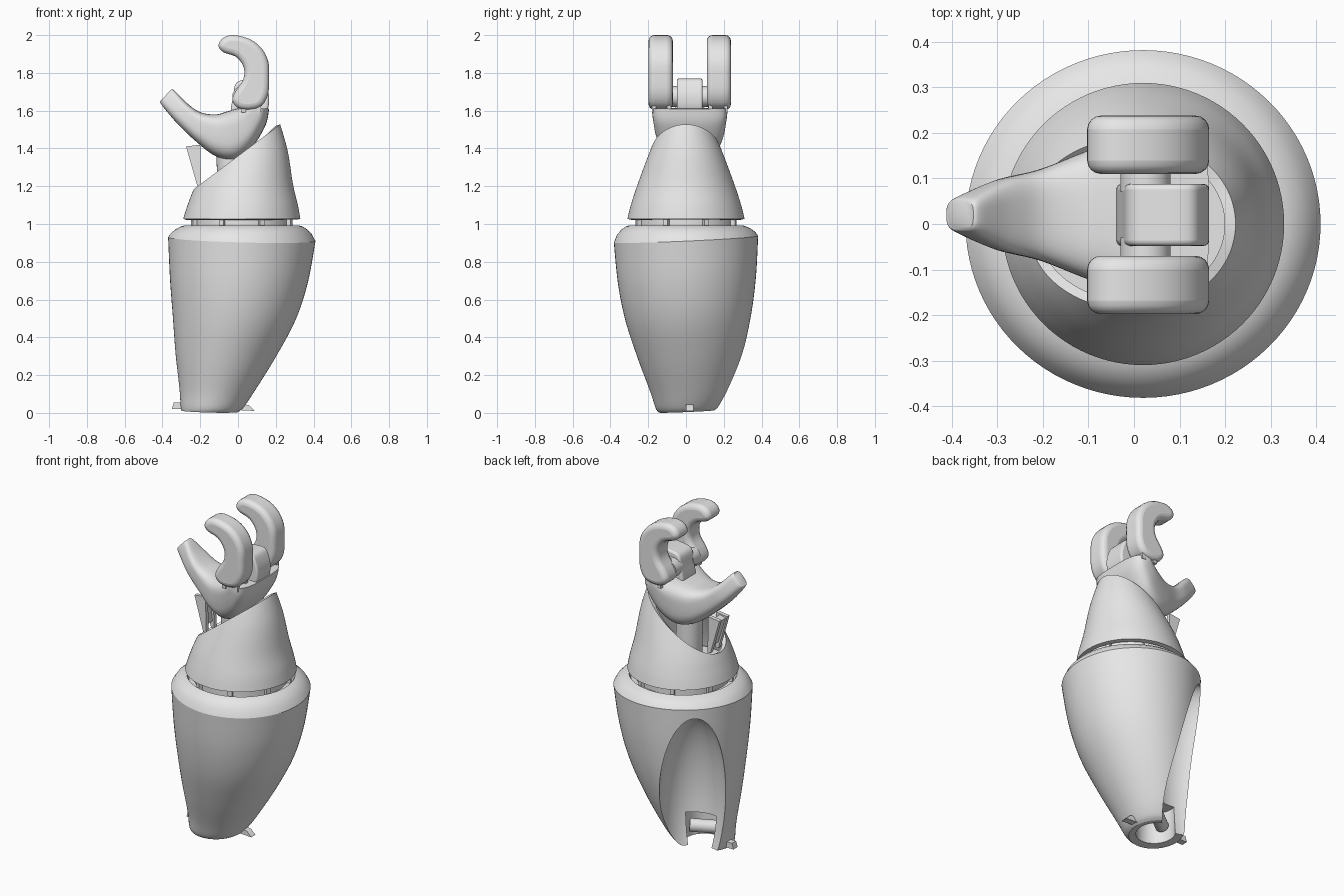
import bpy, bmesh
from math import sin, cos, pi, radians, copysign
from mathutils import Vector, Matrix

cube = bpy.data.objects.get("Cube")
if cube:
    bpy.data.objects.remove(cube, do_unlink=True)

grey = bpy.data.materials.new("plain_grey")
grey.use_nodes = True
grey.diffuse_color = (0.8, 0.8, 0.8, 1)
grey.node_tree.nodes["Principled BSDF"].inputs["Base Color"].default_value = (0.8, 0.8, 0.8, 1)

MID = 0.02      # centre line of the hand in y


def spline(pts, steps, closed=False):
    """Smooth curve through tuples of any length."""
    pts = [Vector(p) for p in pts]
    n = len(pts)
    out = []
    for i in range(n if closed else n - 1):
        if closed:
            a, b, c, d = (pts[(i + k) % n] for k in (-1, 0, 1, 2))
        else:
            a, b, c, d = (pts[min(max(i + k, 0), n - 1)] for k in (-1, 0, 1, 2))
        for s in range(steps):
            t = s / steps
            out.append(b + (c - a) * (t / 2) + (a * 2 - b * 5 + c * 4 - d) * (t * t / 2)
                       + (b * 3 - a - c * 3 + d) * (t ** 3 / 2))
    if not closed:
        out.append(pts[-1])
    return out


def finish(name, bm, angle=35):
    bmesh.ops.recalc_face_normals(bm, faces=bm.faces)
    mesh = bpy.data.meshes.new(name)
    bm.to_mesh(mesh)
    bm.free()
    mesh.materials.append(grey)
    ob = bpy.data.objects.new(name, mesh)
    bpy.context.collection.objects.link(ob)
    smooth(ob, angle)
    return ob


def activate(ob):
    bpy.ops.object.select_all(action='DESELECT')
    ob.select_set(True)
    bpy.context.view_layer.objects.active = ob


def smooth(ob, angle):
    activate(ob)
    bpy.ops.object.shade_smooth_by_angle(angle=radians(angle))


def apply_modifier(ob, kind, angle=35, **settings):
    mod = ob.modifiers.new(kind.lower(), kind)
    for key, value in settings.items():
        setattr(mod, key, value)
    activate(ob)
    bpy.ops.object.modifier_apply(modifier=mod.name)
    smooth(ob, angle)


def loft(rings, caps=True):
    bm = bmesh.new()
    loops = [[bm.verts.new(p) for p in ring] for ring in rings]
    for low, high in zip(loops, loops[1:]):
        for i in range(len(low)):
            j = (i + 1) % len(low)
            bm.faces.new((low[i], low[j], high[j], high[i]))
    if caps:
        bm.faces.new(loops[0])
        bm.faces.new(loops[-1])
    return bm


def prism(name, outline, y0, y1, bevel=0):
    """Side outline in x and z, pulled along y."""
    ob = finish(name, loft([[(p[0], y, p[1]) for p in outline] for y in (y0, y1)]))
    if bevel:
        apply_modifier(ob, 'BEVEL', width=bevel, segments=4, limit_method='ANGLE',
                       angle_limit=radians(50), use_clamp_overlap=False)
    return ob


def box(name, centre, size, turn=0):
    bm = bmesh.new()
    bmesh.ops.create_cube(bm, size=1, matrix=Matrix.Translation(centre)
                          @ Matrix.Rotation(turn, 4, 'Z') @ Matrix.Diagonal((*size, 1)))
    return finish(name, bm)


def rod(name, start, end, radius):
    start, end = Vector(start), Vector(end)
    axis = end - start
    bm = bmesh.new()
    bmesh.ops.create_cone(bm, cap_ends=True, segments=48, radius1=radius, radius2=radius,
                          depth=axis.length, matrix=Matrix.Translation((start + end) / 2)
                          @ axis.to_track_quat('Z', 'Y').to_matrix().to_4x4())
    return finish(name, bm)


def oval(z, cx, rx, cy, ry, count=96):
    # the forearm rings lean slightly up to the shoulder crease
    lean = min(1, max(0, (0.985 - z) / 0.065))
    ring = []
    for i in range(count):
        x, y = cx + rx * cos(2 * pi * i / count), cy + ry * sin(2 * pi * i / count)
        ring.append((x, y, z + lean * (0.045 * y - 0.026 * x)))
    return ring


# Forearm shell: z, centre x, radius x, centre y, radius y
body = spline([(.004, -.15, .15, .012, .155), (.03, -.137, .167, .017, .178),
               (.12, -.11, .2, .025, .215), (.3, -.065, .265, .022, .278),
               (.5, -.02, .325, .012, .332), (.7, .005, .365, .005, .365),
               (.92, .02, .39, 0, .382)], 6)
rim = [(.95, .02, .372, 0, .366), (.972, .02, .348, 0, .344), (.987, .02, .322, 0, .318),
       (.993, .02, .302, 0, .3), (.97, .02, .29, 0, .29)]
forearm = finish("forearm_shell", loft([oval(*r) for r in body + rim]))

# Long scoop at the elbow side and the elbow socket
bm = bmesh.new()
bmesh.ops.create_uvsphere(bm, u_segments=64, v_segments=40, radius=1,
                          matrix=Matrix.Translation((-.228, .252, .33))
                          @ Matrix.Rotation(radians(45), 4, 'Z')
                          @ Matrix.Diagonal((.195, .22, .56, 1)))
scoop = finish("scoop_cutter", bm)
socket = rod("socket_cutter", (-.14, .02, -.1), (-.14, .02, .2), .11)
for cutter in (scoop, socket):
    cutter.hide_render = True
    apply_modifier(forearm, 'BOOLEAN', angle=24, operation='DIFFERENCE', object=cutter,
                   solver='EXACT')
    bpy.data.objects.remove(cutter, do_unlink=True)

# Elbow axle and lugs
rod("elbow_axle", (-.22, -.02, .1), (-.08, .08, .115), .038)
prism("elbow_lug_right", [(-.35, .02), (-.34, .055), (-.29, .055), (-.29, .02)],
      MID - .02, MID + .02)
prism("elbow_lug_left", [(0, .015), (.09, .01), (.06, .04), (.01, .05)],
      MID - .02, MID + .02)

# Turning joint between forearm and cuff
rod("turning_joint", (.02, 0, .95), (.02, 0, 1.045), .262)
for i in range(8):
    a = 2 * pi * (i + .5) / 8
    box(f"joint_tab_{i + 1}", (.02 + .27 * cos(a), .27 * sin(a), 1.005), (.03, .025, .07), a)

# Cuff: tapered tube with a slanted top
cuff_rings = spline([(1.027, .02, .31), (1.1, .025, .292), (1.21, .035, .256),
                     (1.4, .075, .185), (1.6, .1, .1)], 6)
bm = loft([[(cx + r * cos(2 * pi * i / 96), r * sin(2 * pi * i / 96), z) for i in range(96)]
           for z, cx, r in cuff_rings], caps=False)
bmesh.ops.bisect_plane(bm, geom=bm.verts[:] + bm.edges[:] + bm.faces[:], clear_outer=True,
                       plane_co=(0, 0, 1.36), plane_no=(-.75, 0, 1))
cuff = finish("wrist_cuff", bm)
apply_modifier(cuff, 'SOLIDIFY', thickness=.025, offset=-1)

# Wrist post
rod("wrist_post", (-.03, MID, 1.02), (-.04, MID, 1.4), .075)


# Palm and thumb: top x, top z, bottom x, bottom z, half width
def power(v):
    return copysign(abs(v) ** .6, v)


def palm_ring(s):
    top, low, half = Vector((s[0], 0, s[1])), Vector((s[2], 0, s[3])), s[4]
    ring = []
    for i in range(48):
        a = 2 * pi * i / 48
        p = (top + low) / 2 + (top - low) / 2 * power(sin(a))
        p.y = MID + half * power(cos(a)) * (.92 + .08 * sin(a))
        ring.append(p)
    return ring


sections = spline([(-.353, 1.713, -.408, 1.654, .032), (-.335, 1.705, -.405, 1.632, .046),
                   (-.27, 1.64, -.32, 1.53, .085),
                   (-.2, 1.592, -.22, 1.435, .108), (-.12, 1.58, -.12, 1.36, .145),
                   (-.06, 1.595, -.02, 1.34, .175), (-.01, 1.61, .07, 1.4, .2),
                   (.02, 1.615, .145, 1.52, .214), (.03, 1.615, .165, 1.61, .216)], 6)
finish("palm_and_thumb", loft([palm_ring(s) for s in sections]), 45)

# Middle knuckle
knuckle = spline([(-.035, 1.57), (-.025, 1.68), (-.01, 1.745), (.04, 1.765), (.12, 1.768),
                  (.15, 1.73), (.165, 1.66), (.145, 1.59), (.05, 1.55)], 4, True)
prism("middle_knuckle", knuckle, MID - .068, MID + .068, .012)

# Two hooked fingers with their pins and clips
hook = spline([(.06, 1.605), (.125, 1.625), (.16, 1.69), (.165, 1.78), (.16, 1.86),
               (.125, 1.93), (.06, 1.98), (-.03, 2), (-.085, 1.98), (-.103, 1.94),
               (-.075, 1.908), (-.01, 1.885), (.03, 1.83), (.028, 1.765),
               (-.012, 1.705), (-.03, 1.655), (0, 1.615)], 3, True)
for side, word in ((1, "back"), (-1, "front")):
    edges = sorted((MID + side * .09, MID + side * .218))
    prism(f"{word}_finger", hook, *edges, .03)
    rod(f"{word}_finger_pin", (.025, MID + side * .05, 1.675),
        (.025, MID + side * .12, 1.675), .055)
    for x in (.03, .11):
        for y in (.11, .19):
            box(f"{word}_finger_clip", (x, MID + side * y, 1.615), (.025, .02, .05))

# Forked bracket under the thumb
strut = [(-.275, 1.41), (-.2, 1.42), (-.195, 1.2), (-.215, 1.2)]
for side, word in ((1, "back"), (-1, "front")):
    y = MID + side * .038
    prism(f"{word}_bracket_leg", strut, y - .012, y + .012)
web = [(-.265, 1.4), (-.225, 1.41), (-.205, 1.24), (-.215, 1.24)]
prism("bracket_web", web, MID - .03, MID + .03)
